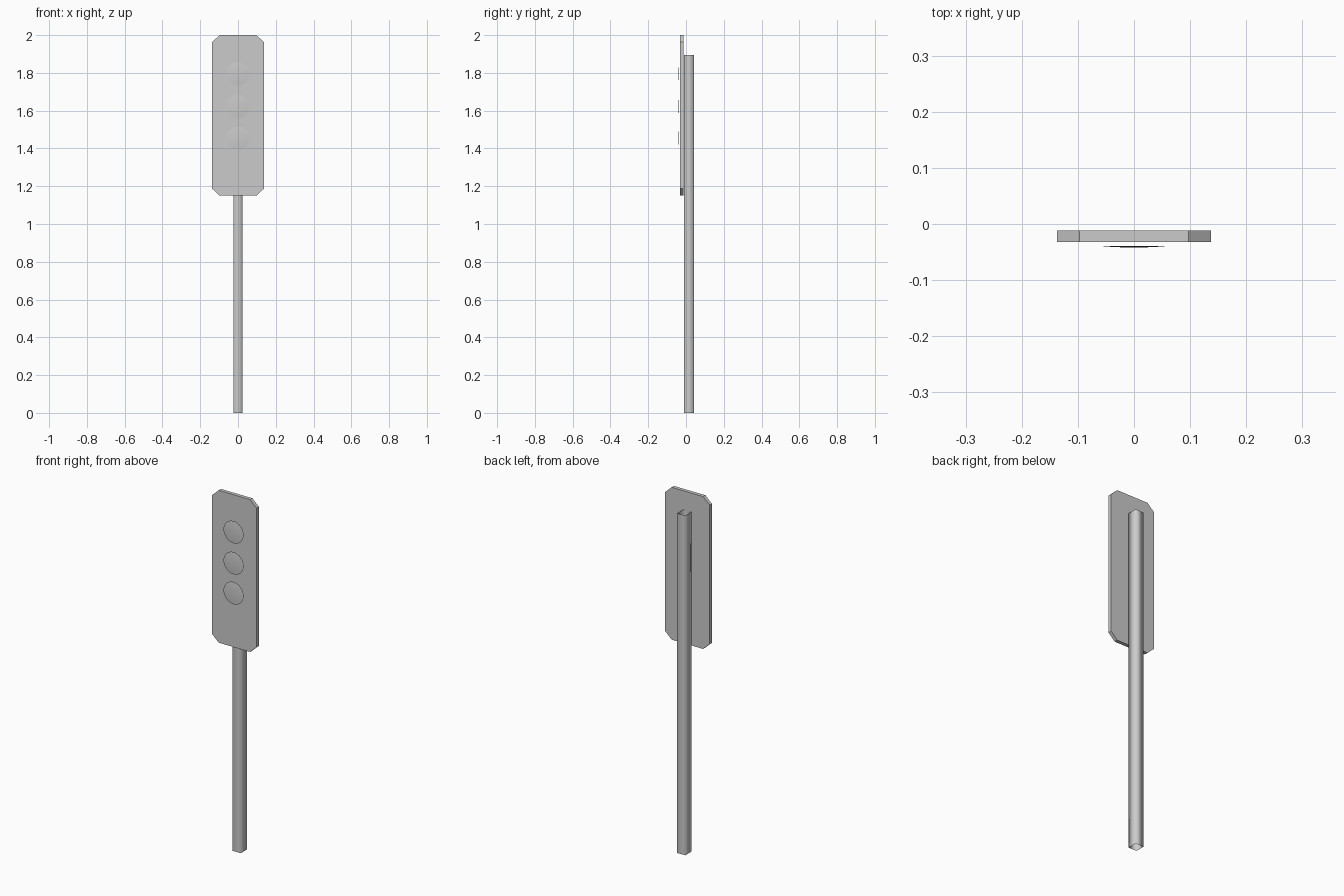
import bpy, bmesh, math

cube = bpy.data.objects.get("Cube")
if cube:
    bpy.data.objects.remove(cube, do_unlink=True)

grey = bpy.data.materials.new("light grey")
grey.use_nodes = True
colour = (0.6, 0.6, 0.6, 1)
grey.diffuse_color = colour
grey.node_tree.nodes["Principled BSDF"].inputs["Base Color"].default_value = colour


def make_object(name, bm, smooth=False):
    mesh = bpy.data.meshes.new(name)
    for face in bm.faces:
        face.smooth = smooth
    bm.to_mesh(mesh)
    bm.free()
    mesh.materials.append(grey)
    obj = bpy.data.objects.new(name, mesh)
    bpy.context.collection.objects.link(obj)
    return obj


def loft(bm, rings):
    """Join successive rings of points with quads."""
    loops = [[bm.verts.new(p) for p in ring] for ring in rings]
    for a, b in zip(loops, loops[1:]):
        for i in range(len(a)):
            j = (i + 1) % len(a)
            bm.faces.new((a[i], a[j], b[j], b[i]))
    return loops


# Square post: an open, softly shaded tube
half, front, back, height = 0.025, -0.011, 0.042, 1.895
section = [(-half, front), (half, front), (half, back), (-half, back)]
bm = bmesh.new()
loft(bm, [[(x, y, z) for x, y in section] for z in (0, height)])
make_object("post", bm, smooth=True)

# Sign panel with clipped corners
w, low, high, cx, cz = 0.137, 1.15, 2.0, 0.04, 0.037
right_side = [(w - cx, low), (w, low + cz), (w, high - cz), (w - cx, high)]
outline = right_side + [(-x, z) for x, z in reversed(right_side)]
bm = bmesh.new()
front_loop, back_loop = loft(bm, [[(x, y, z) for x, z in outline] for y in (-0.032, -0.012)])
bm.faces.new(front_loop)
bm.faces.new(back_loop)
bmesh.ops.recalc_face_normals(bm, faces=bm.faces)
make_object("sign_panel", bm)

# Three shallow lenses standing just off the panel
radius, sides, bulge = 0.062, 32, 0.003
for name, z in (("upper_lens", 1.795), ("middle_lens", 1.622), ("lower_lens", 1.455)):
    bm = bmesh.new()
    rings = []
    for t in (1, 0.67, 0.33):
        y = -0.042 + bulge * t * t
        angles = [2 * math.pi * i / sides for i in range(sides)]
        rings.append([(radius * t * math.cos(a), y, z + radius * t * math.sin(a)) for a in angles])
    loops = loft(bm, rings)
    bm.faces.new(loops[-1])
    make_object(name, bm, smooth=True)
